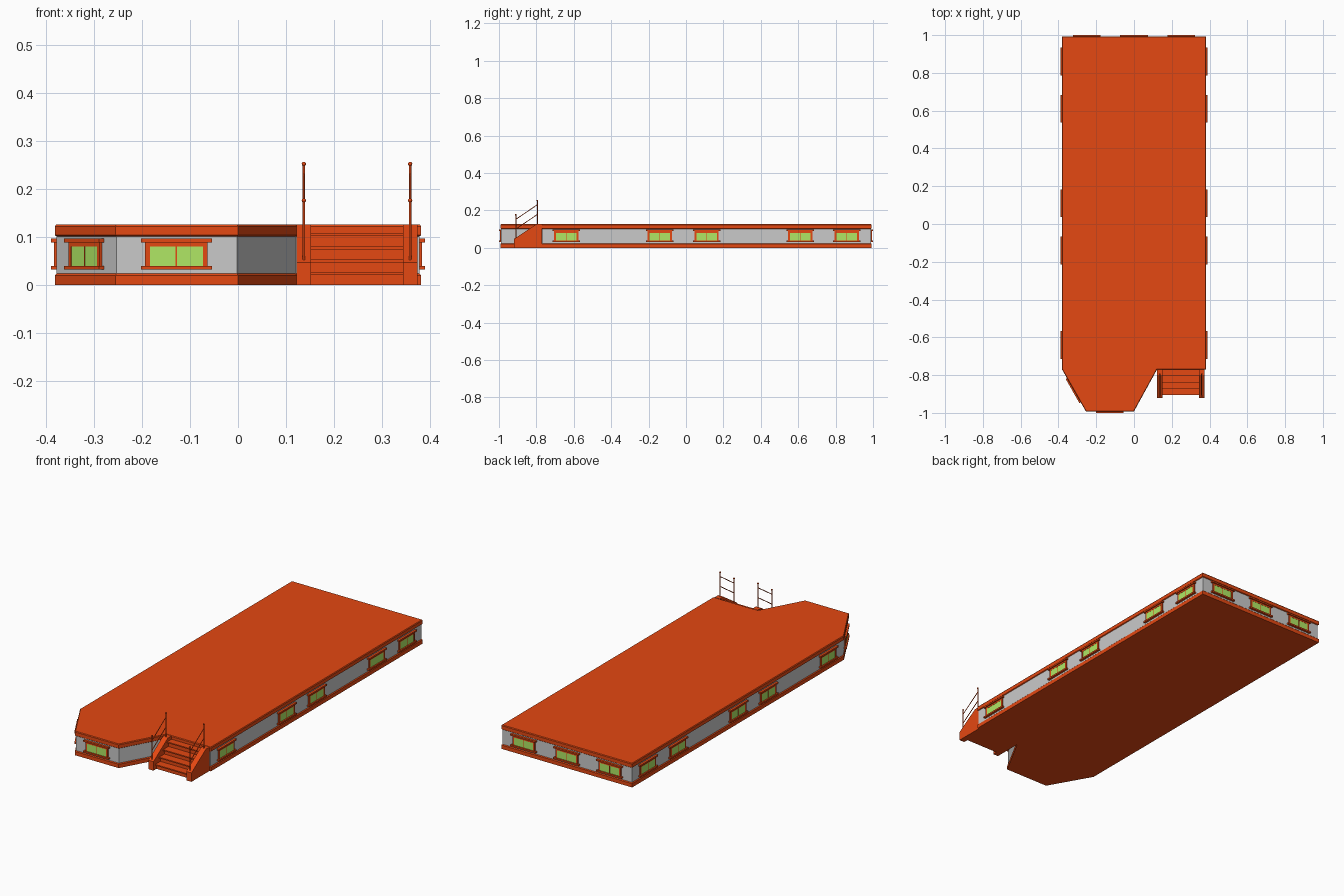
import bpy, bmesh, math
from mathutils import Vector, Matrix

cube = bpy.data.objects.get("Cube")
if cube:
    bpy.data.objects.remove(cube, do_unlink=True)


def material(name, rgb):
    m = bpy.data.materials.new(name)
    m.use_nodes = True
    m.diffuse_color = (*rgb, 1)
    m.node_tree.nodes["Principled BSDF"].inputs["Base Color"].default_value = (*rgb, 1)
    return m


ORANGE = material("orange_trim", (0.78, 0.065, 0.006))
GREY = material("grey_wall", (0.59, 0.59, 0.59))
GREEN = material("green_glass", (0.44, 0.81, 0.13))


def finish(name, bm, *mats):
    bmesh.ops.recalc_face_normals(bm, faces=bm.faces)
    mesh = bpy.data.meshes.new(name)
    bm.to_mesh(mesh)
    bm.free()
    for m in mats:
        mesh.materials.append(m)
    ob = bpy.data.objects.new(name, mesh)
    bpy.context.collection.objects.link(ob)
    return ob


def add_box(bm, x, y, z, mat=0):
    """Box from (min, max) ranges."""
    mid = Vector([(r[0] + r[1]) / 2 for r in (x, y, z)])
    size = [r[1] - r[0] for r in (x, y, z)]
    made = bmesh.ops.create_cube(bm, size=1, matrix=Matrix.Translation(mid) @ Matrix.Diagonal((*size, 1)))
    for f in {f for v in made["verts"] for f in v.link_faces}:
        f.material_index = mat


def add_loft(bm, loops):
    """Closed solid through loops of equal point count."""
    rings = [[bm.verts.new(p) for p in loop] for loop in loops]
    bm.faces.new(rings[0])
    bm.faces.new(rings[-1])
    for lo, hi in zip(rings, rings[1:]):
        for i in range(len(lo)):
            bm.faces.new((lo[i - 1], lo[i], hi[i], hi[i - 1]))


# Footprint, counter-clockwise from the back left of the plan
W, L, NOTCH = 0.381, 0.992, -0.77
plan = [Vector(p) for p in ((-W, L), (-W, NOTCH), (-0.255, -L), (0, -L),
                            (0.122, NOTCH), (W, NOTCH), (W, L))]


def inset_plan(d):
    """Footprint moved inward by d with mitred corners."""
    out = []
    for i, p in enumerate(plan):
        a = (p - plan[i - 1]).normalized()
        b = (plan[(i + 1) % len(plan)] - p).normalized()
        na, nb = Vector((-a.y, a.x)), Vector((-b.y, b.x))
        out.append(p + (na + nb) * d / (1 + na.dot(nb)))
    return out


def slab(name, levels, mat):
    """Stack of footprint loops given as (height, inset)."""
    bm = bmesh.new()
    add_loft(bm, [[(p.x, p.y, z) for p in inset_plan(d)] for z, d in levels])
    finish(name, bm, mat)


INSET = 0.004
slab("base_plinth", [(0, 0), (0.02, 0), (0.024, INSET)], ORANGE)
slab("walls", [(0.024, INSET), (0.101, INSET)], GREY)
slab("roof", [(0.101, INSET), (0.104, 0), (0.122, 0), (0.126, 0.003)], ORANGE)


# Windows: local x runs along the wall, local y points outward
def window(name, pos, normal):
    bm = bmesh.new()
    half, pane, back = 0.0735, 0.055, -0.004
    for z in ((0.032, 0.040), (0.0885, 0.0965)):
        add_box(bm, (-half, half), (back, 0.012), z)
    for s in (-1, 1):
        add_box(bm, sorted((s * pane, s * 0.065)), (back, 0.006), (0.040, 0.0885))
    add_box(bm, (-pane, pane), (back, 0.006), (0.080, 0.0885))
    add_box(bm, (-0.0015, 0.0015), (back, 0.0055), (0.040, 0.080))
    add_box(bm, (-pane, pane), (back, 0.005), (0.040, 0.080), 1)
    ob = finish(name, bm, ORANGE, GREEN)
    ob.location = (pos[0], pos[1], 0)
    ob.rotation_euler.z = math.atan2(normal[1], normal[0]) - math.pi / 2


for i, y in enumerate((-0.64, -0.14, 0.11, 0.61, 0.86)):
    for side, s in (("left", 1), ("right", -1)):
        window(f"{side}_window_{i + 1}", (s * (W - INSET), y), (s, 0))
for i, x in enumerate((-0.25, 0, 0.25)):
    window(f"back_window_{i + 1}", (x, L - INSET), (0, 1))
window("front_window", (-0.128, INSET - L), (0, -1))
wall = inset_plan(INSET)
edge = wall[2] - wall[1]
window("corner_window", (wall[1] + wall[2]) / 2, (edge.y, -edge.x))

# Steps with thin projecting treads
bm = bmesh.new()
for front, top in ((-0.905, 0.027), (-0.873, 0.053), (-0.84, 0.08), (-0.806, 0.108)):
    add_box(bm, (0.15, 0.345), (front + 0.01, NOTCH), (0, top - 0.006))
    add_box(bm, (0.15, 0.345), (front, NOTCH), (top - 0.006, top))
finish("steps", bm, ORANGE)


def rod(bm, a, b, r):
    a, b = Vector(a), Vector(b)
    turn = (b - a).to_track_quat("Z", "Y").to_matrix().to_4x4()
    bmesh.ops.create_cone(bm, cap_ends=True, segments=16, radius1=r, radius2=r,
                          depth=(b - a).length, matrix=Matrix.Translation((a + b) / 2) @ turn)


# Sloped cheek walls and handrails either side of the steps
profile = ((-0.92, 0), (NOTCH, 0), (NOTCH, 0.126), (-0.80, 0.126), (-0.92, 0.047))
for side, x in (("right", 0.137), ("left", 0.358)):
    bm = bmesh.new()
    add_loft(bm, [[(x + d, y, z) for y, z in profile] for d in (-0.015, 0.015)])
    finish(f"{side}_stair_cheek", bm, ORANGE)

    bm = bmesh.new()
    near, far = -0.91, -0.795
    for y, low, high in ((near, 0.05, 0.176), (far, 0.12, 0.252)):
        rod(bm, (x, y, low), (x, y, high), 0.0025)
        bmesh.ops.create_uvsphere(bm, u_segments=16, v_segments=10, radius=0.0045,
                                  matrix=Matrix.Translation((x, y, high)))
    for z in (0.152, 0.1):
        rod(bm, (x, near, z), (x, far, z + 0.078), 0.002)
    rail = finish(f"{side}_handrail", bm, ORANGE)
    bpy.ops.object.select_all(action="DESELECT")
    rail.select_set(True)
    bpy.context.view_layer.objects.active = rail
    bpy.ops.object.shade_smooth_by_angle(angle=math.radians(40))
